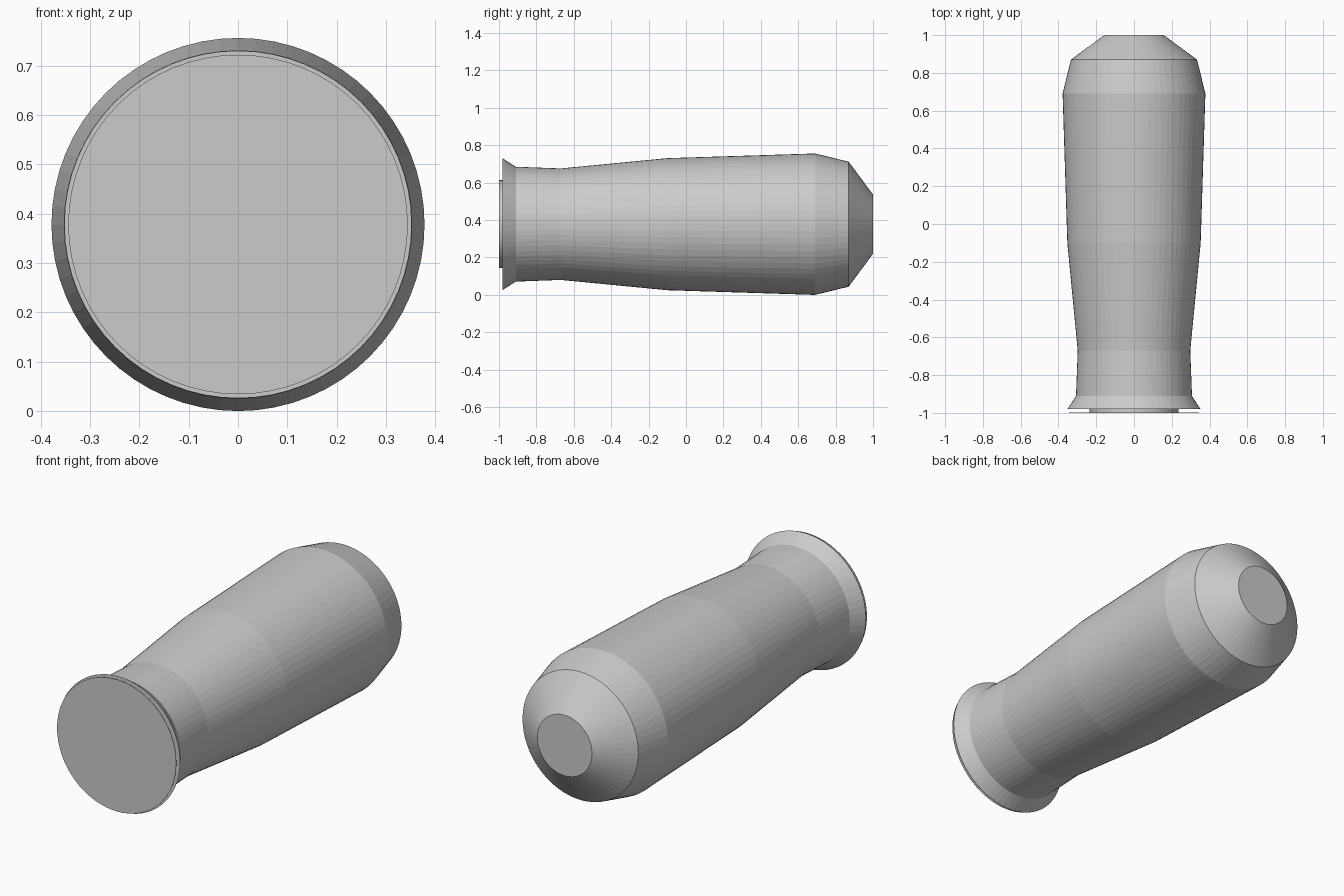
import bpy
import bmesh
from math import cos, sin, tau

default = bpy.data.objects.get("Cube")
if default:
    bpy.data.objects.remove(default)

SIDES = 64
AXIS_Z = 0.378

grey = bpy.data.materials.new("light_grey")
grey.use_nodes = True
colour = (0.6, 0.6, 0.6, 1)
grey.diffuse_color = colour
grey.node_tree.nodes["Principled BSDF"].inputs["Base Color"].default_value = colour


def lathe(name, profile):
    """Turn (y, radius) points around the long axis and cap both ends."""
    bm = bmesh.new()
    rings = []
    for y, r in profile:
        rings.append([bm.verts.new((r * cos(tau * i / SIDES), y,
                                    AXIS_Z + r * sin(tau * i / SIDES)))
                      for i in range(SIDES)])
    for a, b in zip(rings, rings[1:]):
        for i in range(SIDES):
            j = (i + 1) % SIDES
            bm.faces.new((a[i], a[j], b[j], b[i]))
    bm.faces.new(rings[0])
    bm.faces.new(rings[-1])
    bmesh.ops.recalc_face_normals(bm, faces=bm.faces)
    mesh = bpy.data.meshes.new(name)
    bm.to_mesh(mesh)
    bm.free()
    mesh.materials.append(grey)
    obj = bpy.data.objects.new(name, mesh)
    bpy.context.collection.objects.link(obj)
    return obj


# Grip with flared front collar and tapered rear end
lathe("grip_body", [(-0.98, 0.352), (-0.91, 0.307), (-0.67, 0.298),
                    (-0.1, 0.353), (0.69, 0.378), (0.87, 0.334), (1, 0.158)])

# Short neck between the collar and the end plate
lathe("front_neck", [(-0.999, 0.235), (-0.975, 0.235)])

# Very thin round end plate
lathe("front_plate", [(-1, 0.344), (-0.999, 0.344)])
